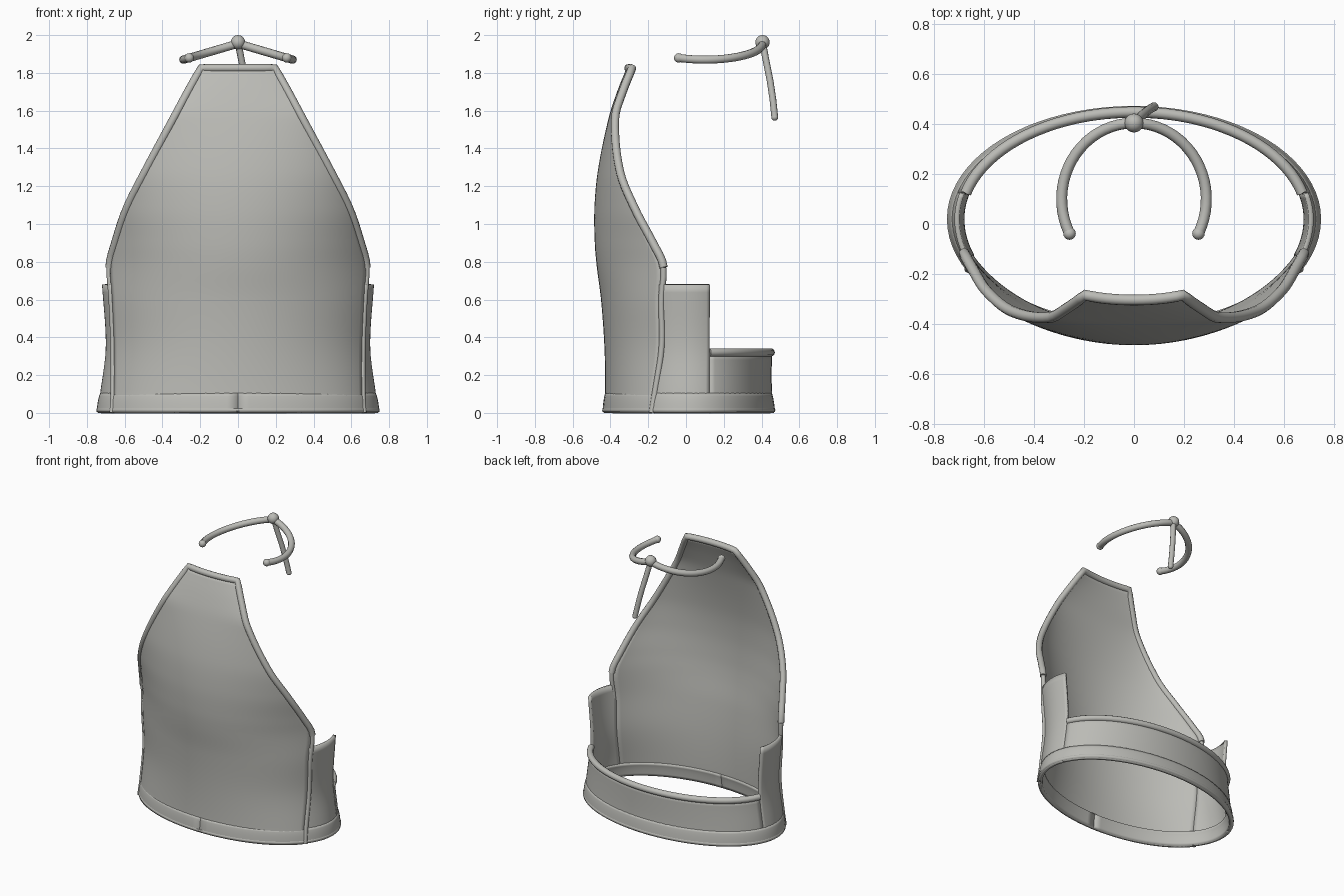
import bpy
from math import sin, cos, asin, pi, radians
from mathutils import Vector

if "Cube" in bpy.data.objects:
    bpy.data.objects.remove(bpy.data.objects["Cube"])

cloth = bpy.data.materials.new("warm grey cloth")
cloth.use_nodes = True
GREY = (0.50, 0.50, 0.47, 1)
cloth.diffuse_color = GREY
cloth.node_tree.nodes["Principled BSDF"].inputs["Base Color"].default_value = GREY

# Front panel rows: height, half width, centre y, edge y
ROWS = [(0, .665, -.435, -.19), (.1, .66, -.428, -.175), (.35, .66, -.432, -.138),
        (.6, .67, -.45, -.14), (.78, .68, -.473, -.13), (.9, .65, -.483, -.185),
        (1.08, .59, -.485, -.28), (1.28, .49, -.467, -.36), (1.56, .34, -.41, -.385),
        (1.7, .265, -.365, -.345), (1.825, .195, -.315, -.295)]
# Waist rows: height, half width, back depth
WAIST = [(0, .742, .445), (.1, .73, .435), (.35, .70, .435), (.68, .72, .44)]
MID = .02
TOP = ROWS[-1][0]


def sample(table, z):
    """Smooth interpolation of a table whose first column is height."""
    i = 0
    while i < len(table) - 2 and z > table[i + 1][0]:
        i += 1
    p, q = table[i], table[i + 1]
    before, after = table[max(i - 1, 0)], table[min(i + 2, len(table) - 1)]
    h = q[0] - p[0]
    s = (z - p[0]) / h
    out = []
    for k in range(1, len(p)):
        m0 = (q[k] - before[k]) / (q[0] - before[0]) * h
        m1 = (after[k] - p[k]) / (after[0] - p[0]) * h
        out.append((2*s**3 - 3*s*s + 1) * p[k] + (s**3 - 2*s*s + s) * m0
                   + (3*s*s - 2*s**3) * q[k] + (s**3 - s*s) * m1)
    return out


def front(u, z):
    half, mid, edge = sample(ROWS, z)
    t = radians(66 - 16 * z / TOP)
    return Vector((half * sin(u * t) / sin(t),
                   mid + (edge - mid) * (1 - cos(u * t)) / (1 - cos(t)), z))


def waist(t, z, grow=0):
    a, back = sample(WAIST, z)
    b = MID - sample(ROWS, z)[1] if cos(t) > 0 else back
    return Vector(((a + grow) * sin(t), MID - (b + grow) * cos(t), z))


def finish(obj):
    obj.data.materials.append(cloth)
    return obj


def sheet(name, func, nu, nv, thick=.02):
    """Cloth sheet from func(u, v), u and v in 0..1, thickened inward."""
    verts = [func(i / nu, j / nv) for j in range(nv + 1) for i in range(nu + 1)]
    w = nu + 1
    faces = [(j*w + i, j*w + i + 1, (j+1)*w + i + 1, (j+1)*w + i)
             for j in range(nv) for i in range(nu)]
    mesh = bpy.data.meshes.new(name)
    mesh.from_pydata(verts, [], faces)
    obj = bpy.data.objects.new(name, mesh)
    bpy.context.collection.objects.link(obj)
    mod = obj.modifiers.new("thickness", 'SOLIDIFY')
    mod.thickness, mod.offset = thick, -1
    bpy.ops.object.select_all(action='DESELECT')
    obj.select_set(True)
    bpy.context.view_layer.objects.active = obj
    bpy.ops.object.shade_smooth_by_angle(angle=radians(40))
    return finish(obj)


def tube(name, points, radius, closed=False):
    curve = bpy.data.curves.new(name, 'CURVE')
    curve.dimensions = '3D'
    curve.bevel_depth, curve.bevel_resolution = radius, 3
    curve.use_fill_caps = True
    line = curve.splines.new('POLY')
    line.points.add(len(points) - 1)
    for point, co in zip(line.points, points):
        point.co = (*co, 1)
    line.use_cyclic_u = closed
    obj = bpy.data.objects.new(name, curve)
    bpy.context.collection.objects.link(obj)
    return finish(obj)


def ball(name, centre, radius):
    bpy.ops.mesh.primitive_uv_sphere_add(segments=20, ring_count=12, radius=radius, location=centre)
    obj = bpy.context.object
    obj.name = name
    bpy.ops.object.shade_smooth()
    finish(obj)


# Front panel with its bound edge and the seams that run down to the hem
sheet("front_panel", lambda u, v: front(2*u - 1, v * TOP), 40, 60)
inward = Vector((0, .01, 0))
SEAM_TOP = .77
rise = [SEAM_TOP + (TOP - SEAM_TOP) * i / 30 for i in range(31)]
edge = [front(-1, z) + inward for z in rise]
edge += [front(-1 + i / 6, TOP) + inward for i in range(1, 12)]
edge += [front(1, z) + inward for z in reversed(rise)]
tube("front_binding", edge, .022)
for side, label in ((-1, "right"), (1, "left")):
    tube(label + "_seam", [front(side, SEAM_TOP * i / 16) + inward for i in range(17)], .016)

# Side panels
SIDE_END = radians(104)


def side_panel(u, v):
    z = .68 * v
    start = asin(sample(ROWS, z)[0] / sample(WAIST, z)[0])
    return waist(start + (SIDE_END - start) * u, z)


panel = sheet("side_panels", side_panel, 14, 16)
panel.modifiers.new("other_side", 'MIRROR')

# Back band with its rolled top edge
BAND = .32
sheet("back_band", lambda u, v: waist(SIDE_END + (2*pi - 2*SIDE_END) * u, BAND * v), 40, 8)
tube("back_binding", [waist(SIDE_END + (2*pi - 2*SIDE_END) * i / 40, BAND, -.006)
                      for i in range(41)], .022)

# Hem around the bottom
sheet("hem", lambda u, v: waist(2*pi*u, .005 + .1 * v, .008 * (1 - v**4)), 80, 6, .03)
tube("hem_roll", [waist(2*pi*i / 80, .015, -.005) for i in range(80)], .015, True)

# Neck ring: open loop, knot and hanging tail
arc = []
for i in range(41):
    t = radians(-117 + 234 * i / 40)
    x = .29 * sin(t)
    arc.append((x, .1 + .305 * cos(t), 1.955 - .085 * abs(x) / .29))
tube("neck_ring", arc, .022)
ball("right_ring_end", arc[0], .025)
ball("left_ring_end", arc[-1], .025)
KNOT = (0, .405, 1.962)
ball("neck_knot", KNOT, .038)
tail = [KNOT, (.02, .425, 1.86), (.042, .445, 1.76), (.062, .46, 1.66), (.08, .47, 1.565)]
tube("neck_tail", tail, .018)
ball("tail_end", tail[-1], .018)
